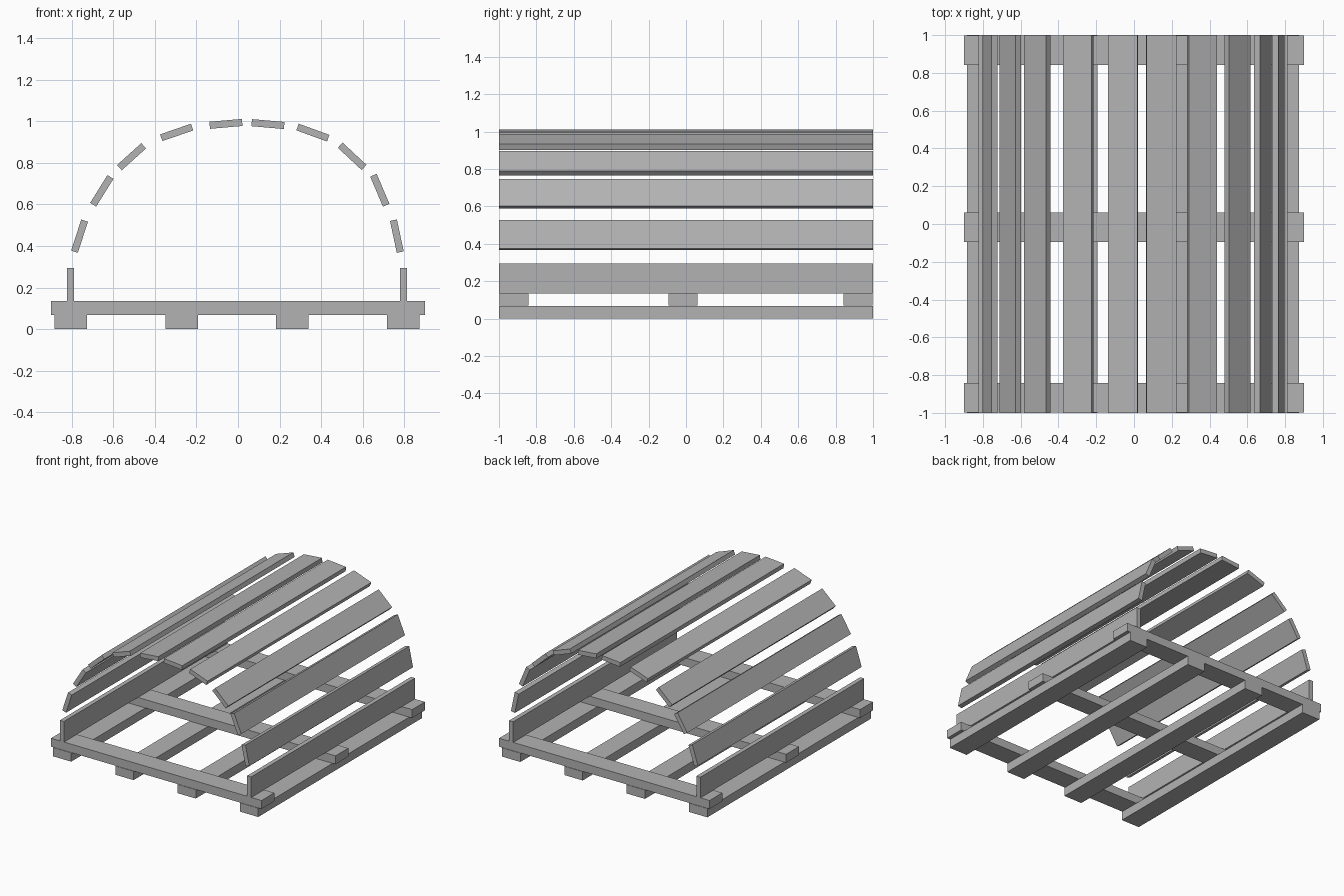
import bpy
from math import radians

if "Cube" in bpy.data.objects:
    bpy.data.objects.remove(bpy.data.objects["Cube"])

# Weathered dark grey
grey = bpy.data.materials.new("dark_grey")
grey.diffuse_color = (0.45, 0.45, 0.45, 1)
grey.use_nodes = True
grey.node_tree.nodes["Principled BSDF"].inputs["Base Color"].default_value = grey.diffuse_color


def board(name, center, size, tilt=0.0):
    """Rectangular plank; tilt is its rise angle (degrees) in the x-z plane."""
    bpy.ops.mesh.primitive_cube_add(size=1, location=center,
                                    rotation=(0, -radians(tilt), 0))
    ob = bpy.context.object
    ob.name = name
    ob.scale = size
    ob.data.materials.append(grey)
    return ob


# Lengthwise skids on the ground
for x in (-0.805, -0.271, 0.261, 0.795):
    board("bottom_skid", (x, 0, 0.034), (0.156, 2, 0.068))

# Cross boards resting on the skids
for y in (-0.92, -0.016, 0.92):
    board("cross_board", (0, y, 0.1015), (1.8, 0.156, 0.065))

# Upright side boards
for x in (-0.806, 0.796):
    board("side_board", (x, 0, 0.214), (0.034, 2, 0.16))

# Arched slats: x, z, tilt
slats = [
    (-0.762, 0.447, 72), (-0.655, 0.665, 58), (-0.512, 0.829, 42),
    (-0.295, 0.946, 19), (-0.058, 0.987, 5),
    (0.144, 0.986, -5), (0.360, 0.945, -20), (0.549, 0.831, -43),
    (0.682, 0.668, -67), (0.764, 0.447, -78),
]
for x, z, tilt in slats:
    board("arch_slat", (x, 0, z), (0.157, 2, 0.034), tilt)
